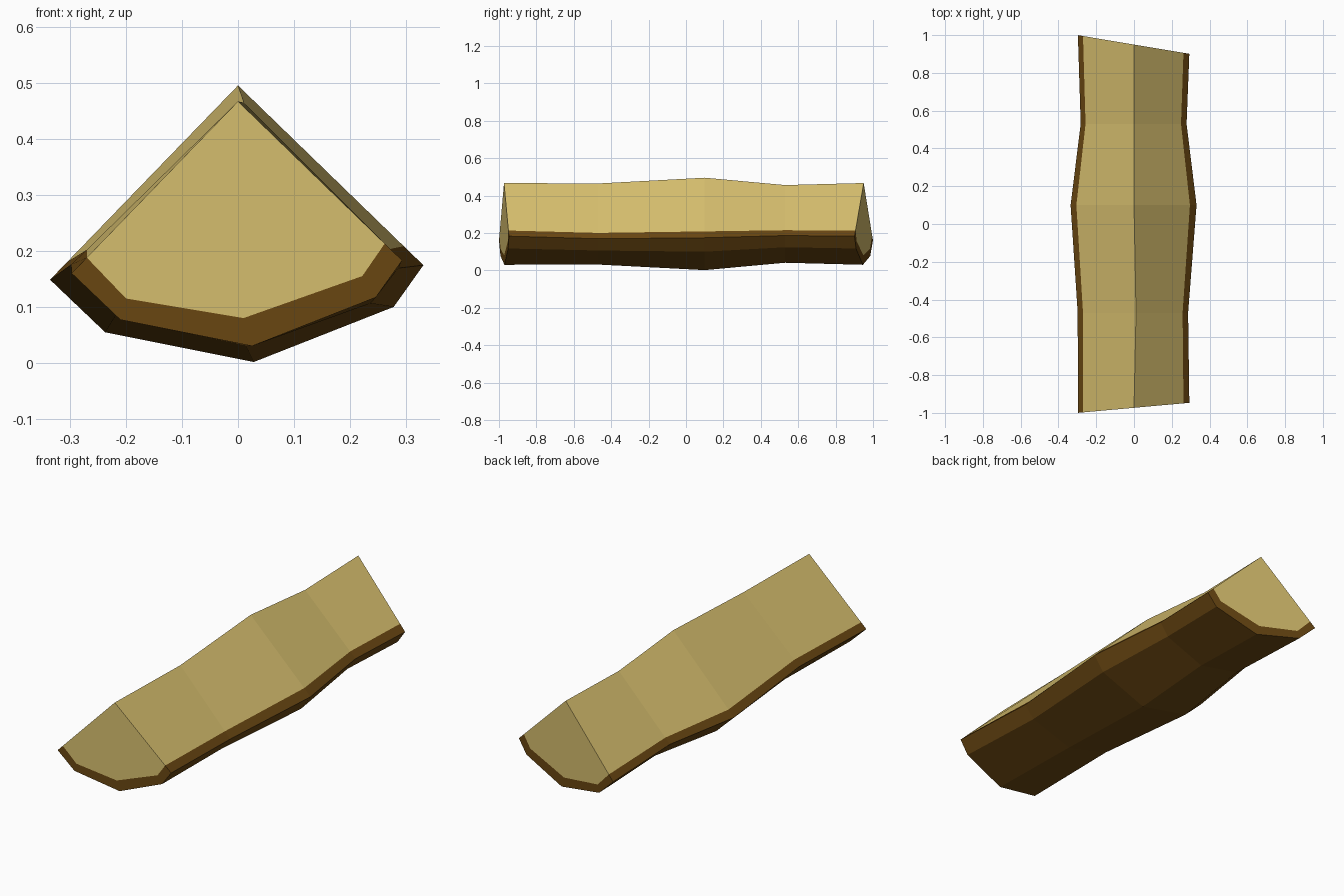
import bpy
import bmesh
from math import sin, cos

if "Cube" in bpy.data.objects:
    bpy.data.objects.remove(bpy.data.objects["Cube"])


def make_material(name, colour):
    mat = bpy.data.materials.new(name)
    mat.use_nodes = True
    rgba = (*colour, 1)
    mat.diffuse_color = rgba
    for node in mat.node_tree.nodes:
        if node.type == 'BSDF_PRINCIPLED':
            node.inputs["Base Color"].default_value = rgba
            node.inputs["Roughness"].default_value = 0.9
    return mat


WOOD, BARK = 0, 1
materials = [make_material("pale wood", (0.69, 0.53, 0.16)),
             make_material("brown bark", (0.144, 0.063, 0.006))]

# Wedge outline (x, z): split ridge, down the left side, round the bark, up the right
outline = [(0, 0.467), (-0.27, 0.188), (-0.297, 0.16), (-0.21, 0.077),
           (0.025, 0.03), (0.246, 0.117), (0.293, 0.183), (0.262, 0.213)]
side_mats = [WOOD, BARK, BARK, BARK, BARK, BARK, BARK, WOOD]
# Inner edge of the bark on the cut ends
inner_rim = [(-0.2, 0.115), (0.01, 0.08), (0.222, 0.155)]
CENTRE_Z = 0.2485

# Stations along the log: y, slant of the cut, scale, twist
stations = [(-0.973, 0.09, 1, 0), (-0.47, 0, 0.99, -0.05), (0.1, 0, 1.13, 0),
            (0.53, 0, 0.95, 0), (0.95, -0.167, 1, 0)]

bm = bmesh.new()


def add_points(points, station):
    y, slant, scale, twist = station
    verts = []
    for px, pz in points:
        dz = pz - CENTRE_Z
        x = scale * (px * cos(twist) - dz * sin(twist))
        z = CENTRE_Z + scale * (px * sin(twist) + dz * cos(twist))
        verts.append(bm.verts.new((x, y + slant * x, z)))
    return verts


def add_face(verts, mat):
    bm.faces.new(verts).material_index = mat


def add_cut_end(ring, station):
    inner = add_points(inner_rim, station)
    rim = [ring[1], *inner, ring[7]]
    add_face([ring[0], *rim], WOOD)
    # Bark border around the bottom of the cut
    for i in range(4):
        add_face([rim[i], ring[i + 2], ring[i + 3], rim[i + 1]] if 0 < i < 3
                 else [rim[0], ring[1 + 1], ring[3], rim[1]] if i == 0
                 else [rim[3], ring[5], ring[6], rim[4]], BARK)


# Long split faces and bark
rings = [add_points(outline, s) for s in stations]
for a, b in zip(rings, rings[1:]):
    for i, mat in enumerate(side_mats):
        j = (i + 1) % len(outline)
        add_face([a[i], a[j], b[j], b[i]], mat)

# Cut ends
add_cut_end(rings[0], stations[0])
add_cut_end(rings[-1], stations[-1])

bmesh.ops.recalc_face_normals(bm, faces=bm.faces)
mesh = bpy.data.meshes.new("split_log")
bm.to_mesh(mesh)
bm.free()
for mat in materials:
    mesh.materials.append(mat)
log = bpy.data.objects.new("split_log", mesh)
bpy.context.collection.objects.link(log)
